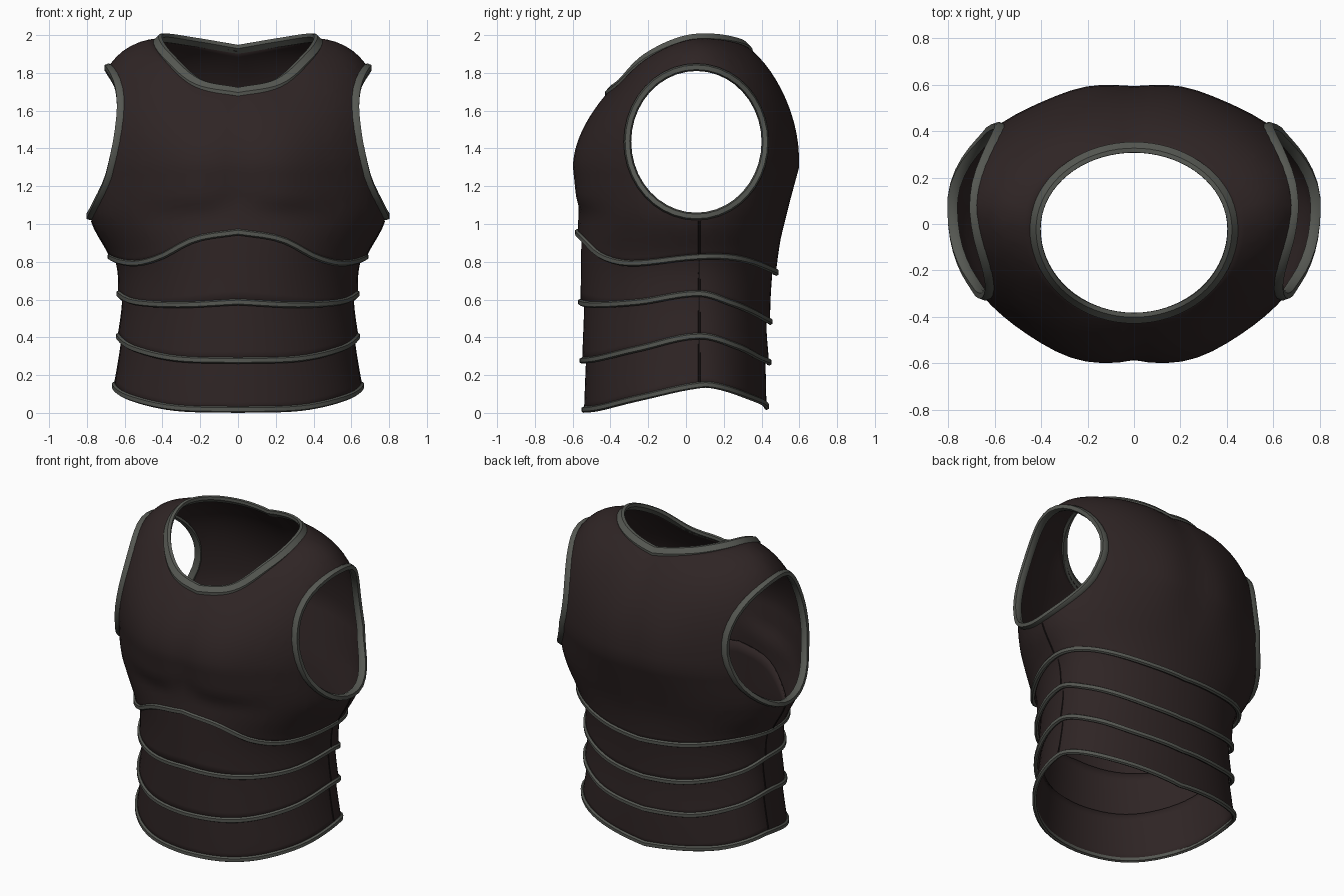
import bpy, bmesh, math
from mathutils import Vector
from mathutils.bvhtree import BVHTree

if "Cube" in bpy.data.objects:
    bpy.data.objects.remove(bpy.data.objects["Cube"])

COLS = 72
ANGLES = [i * 360 / COLS for i in range(COLS)]
MID_Y = 0.07                      # side seam position
HOLE = Vector((0, 0.055, 1.435))  # arm hole centre
HOLE_Y, HOLE_Z = 0.365, 0.395     # arm hole radii


def material(name, rgb):
    mat = bpy.data.materials.new(name)
    mat.use_nodes = True
    mat.diffuse_color = (*rgb, 1)
    bsdf = mat.node_tree.nodes["Principled BSDF"]
    bsdf.inputs["Base Color"].default_value = (*rgb, 1)
    bsdf.inputs["Roughness"].default_value = 0.8
    return mat


LEATHER = material("dark brown leather", (0.028, 0.018, 0.018))
TRIM = material("grey trim", (0.09, 0.095, 0.083))
SEAM = material("black seam", (0.01, 0.007, 0.007))


def spline(keys, t):
    """Smooth interpolation through (position, value) pairs."""
    if t <= keys[0][0]:
        return keys[0][1]
    if t >= keys[-1][0]:
        return keys[-1][1]
    i = max(k for k in range(len(keys) - 1) if keys[k][0] <= t)

    def slope(k):
        a, b = keys[max(k - 1, 0)], keys[min(k + 1, len(keys) - 1)]
        return (b[1] - a[1]) / (b[0] - a[0])
    (x0, y0), (x1, y1) = keys[i], keys[i + 1]
    h = x1 - x0
    s = (t - x0) / h
    return ((2*s**3 - 3*s**2 + 1) * y0 + (s**3 - 2*s**2 + s) * h * slope(i)
            + (3*s**2 - 2*s**3) * y1 + (s**3 - s**2) * h * slope(i + 1))


def smooth(t):
    t = min(max(t, 0), 1)
    return t * t * (3 - 2 * t)


def by_angle(keys):
    """Left-right symmetric value, 0 degrees at the front, 180 at the back."""
    return lambda deg: spline(keys, abs((deg + 180) % 360 - 180))


# Body outline by height, edges by angle
WIDTH = [(0.1, .64), (.25, .625), (.4, .615), (.6, .61), (.8, .645), (1.03, .78), (1.3, .8)]
FRONT = [(0, .52), (.26, .53), (.6, .54), (.95, .555), (1.05, .56), (1.3, .585)]
BACK = [(0, .405), (.25, .42), (.47, .425), (.75, .46), (1, .52), (1.3, .59)]
chest_edge = by_angle([(0, .945), (17, .91), (37, .815), (56, .78), (90, .815),
                       (116, .81), (155, .75), (180, .73)])
waist_edge = by_angle([(0, .575), (29, .56), (60, .575), (90, .62), (116, .57), (155, .49), (180, .47)])
belly_edge = by_angle([(0, .265), (30, .275), (60, .33), (90, .395), (123, .34), (150, .28), (180, .255)])
hem_edge = by_angle([(0, .005), (30, .015), (60, .07), (90, .135), (105, .13), (140, .07), (180, .02)])
neck_z = by_angle([(0, 1.7), (30, 1.745), (60, 1.88), (90, 1.97), (115, 1.985), (150, 1.96), (180, 1.925)])
pull_z = by_angle([(0, 1.5), (45, 1.65), (90, 1.96), (135, 1.86), (180, 1.7)])


def radial(deg):
    a = math.radians(deg)
    return Vector((math.sin(a), -math.cos(a), 0))


def section(deg, z, flare=0.0):
    r = radial(deg)
    depth = (spline(FRONT, z) + MID_Y) if r.y < 0 else (spline(BACK, z) - MID_Y)
    return Vector((spline(WIDTH, z) * r.x, MID_Y + depth * r.y, z)) + r * flare


def neck(deg):
    r = radial(deg)
    return Vector((0.425 * r.x, -0.02 + (.385 if r.y < 0 else .35) * r.y, neck_z(deg)))


def muscle(p, deg):
    """Push out chest muscles and shoulder blades, leaving a centre groove."""
    r, x = radial(deg), abs(p.x)
    groove = 0.008 * math.exp(-(x / 0.04) ** 2)
    if r.y < 0:
        fold = 1.03 + 0.06 * math.exp(-(x / 0.1) ** 2) + 0.5 * max(0, x - 0.3) ** 2
        amount = smooth((p.z - fold) / 0.12) * (1 - smooth((p.z - 1.3) / 0.35))
        bump = 0.03 * math.exp(-((x - 0.24) / 0.2) ** 2)
    else:
        amount = smooth((p.z - 0.95) / 0.4) * (1 - smooth((p.z - 1.4) / 0.4))
        bump = 0.02 * math.exp(-((x - 0.2) / 0.16) ** 2)
    p.y += math.copysign((bump - groove) * amount, r.y)
    return p


def finish(name, bm, mat):
    mesh = bpy.data.meshes.new(name)
    bm.to_mesh(mesh)
    bm.free()
    mesh.materials.append(mat)
    obj = bpy.data.objects.new(name, mesh)
    bpy.context.collection.objects.link(obj)
    bpy.ops.object.select_all(action='DESELECT')
    obj.select_set(True)
    bpy.context.view_layer.objects.active = obj
    bpy.ops.object.shade_smooth_by_angle(angle=math.radians(40))
    return obj


def loft(columns, closed=True):
    """Quad grid from a list of columns of points."""
    bm = bmesh.new()
    grid = [[bm.verts.new(p) for p in col] for col in columns]
    for i in range(len(grid) if closed else len(grid) - 1):
        a, b = grid[i], grid[(i + 1) % len(grid)]
        for j in range(len(a) - 1):
            bm.faces.new((a[j], b[j], b[j + 1], a[j + 1]))
    return bm


def shell(name, bm, thickness=0.014):
    mod = finish(name, bm, LEATHER).modifiers.new("thickness", 'SOLIDIFY')
    mod.thickness, mod.offset = thickness, -1


def sweep(name, points, normals, half_width, half_thick, mat=TRIM, closed=True):
    """Flattened six-sided strip along a path."""
    shape = [(0, -1), (1, -.6), (1, .6), (0, 1), (-1, .6), (-1, -.6)]
    n, columns = len(points), []
    for i, p in enumerate(points):
        prev = points[i - 1] if closed or i else p
        nxt = points[(i + 1) % n] if closed or i < n - 1 else p
        tangent = (nxt - prev).normalized()
        side = tangent.cross(normals[i]).normalized()
        out = side.cross(tangent)
        ring = [p + out * a * half_thick + side * b * half_width for a, b in shape]
        columns.append(ring + ring[:1])
    bm = loft(columns, closed)
    bmesh.ops.remove_doubles(bm, verts=bm.verts, dist=1e-5)
    bmesh.ops.recalc_face_normals(bm, faces=bm.faces)
    finish(name, bm, mat)


def edge_trim(name, edge):
    sweep(name, [section(d, edge(d) + .012, .02) for d in ANGLES],
          [radial(d) for d in ANGLES], 0.017, 0.012)


# Chest and shoulders: straight rise, then a curve in to the neck
def chest_column(deg):
    low, col = chest_edge(deg), []
    for j in range(12):
        z = low + (1.3 - low) * j / 12
        col.append(section(deg, z, 0.02 * max(0, 1 - (z - low) / 0.2)))
    start, end = section(deg, 1.3), neck(deg)
    pull = Vector((start.x, start.y, pull_z(deg)))
    for j in range(15):
        t = j / 14
        col.append(start * (1 - t) ** 2 + pull * 2 * t * (1 - t) + end * t * t)
    return [muscle(p, deg) for p in col]


def cut_arm_hole(bm, side, steps=32):
    for f in bm.faces:
        c = f.calc_center_median()
        f.material_index = int(c.x * side > 0.45 and c.z > 0.9)
    for i in range(steps):
        a = math.tau * i / steps
        co = HOLE + Vector((0, HOLE_Y * math.cos(a), HOLE_Z * math.sin(a)))
        no = Vector((0, math.cos(a) / HOLE_Y, math.sin(a) / HOLE_Z)).normalized()
        faces = [f for f in bm.faces if f.material_index]
        geom = set(faces) | {e for f in faces for e in f.edges} | {v for f in faces for v in f.verts}
        bmesh.ops.bisect_plane(bm, geom=list(geom), plane_co=co, plane_no=no)
        for f in bm.faces:
            if f.material_index and (f.calc_center_median() - co).dot(no) > 0:
                f.material_index = 0
    bmesh.ops.delete(bm, geom=[f for f in bm.faces if f.material_index], context='FACES')


chest = loft([chest_column(d) for d in ANGLES])
tree = BVHTree.FromBMesh(chest)
for label, side in (("left", 1), ("right", -1)):
    rim = []
    for i in range(40):
        a = math.tau * i / 40
        y, z = HOLE.y + HOLE_Y * math.cos(a), HOLE.z + HOLE_Z * math.sin(a)
        hit = tree.ray_cast(Vector((2 * side, y, z)), Vector((-side, 0, 0)))[0]
        if hit:
            rim.append(hit)
    sweep(label + "_arm_hole_trim", rim, [Vector((side, 0, 0))] * len(rim), 0.02, 0.022)
    cut_arm_hole(chest, side)
shell("chest_plate", chest)
edge_trim("chest_edge_trim", chest_edge)

# Neck trim
sweep("neck_trim", [neck(d) for d in ANGLES],
      [radial(d) + Vector((0, 0, 1)) for d in ANGLES], 0.032, 0.014)

# Overlapping lower plates, each flaring out at its lower edge
for name, low, high in (("waist", waist_edge, chest_edge),
                        ("belly", belly_edge, waist_edge),
                        ("hem", hem_edge, belly_edge)):
    columns = []
    for d in ANGLES:
        top = high(d) + 0.05
        columns.append([section(d, low(d) + (top - low(d)) * j / 6, 0.02 - 0.024 * j / 6)
                        for j in range(7)])
    shell(name + "_plate", loft(columns), 0.01)
    edge_trim(name + "_edge_trim", low)
    # Side seams
    for label, d in (("left", 90), ("right", 270)):
        path = [section(d, low(d) + (high(d) - low(d)) * j / 6, 0.02 - 0.022 * j / 6) for j in range(7)]
        sweep(f"{label}_{name}_seam", path, [radial(d)] * 7, 0.006, 0.004, SEAM, False)

for label, d in (("left", 90), ("right", 270)):
    path = [p for p in chest_column(d) if p.z < 1.04]
    sweep(label + "_chest_seam", path, [radial(d)] * len(path), 0.006, 0.004, SEAM, False)
